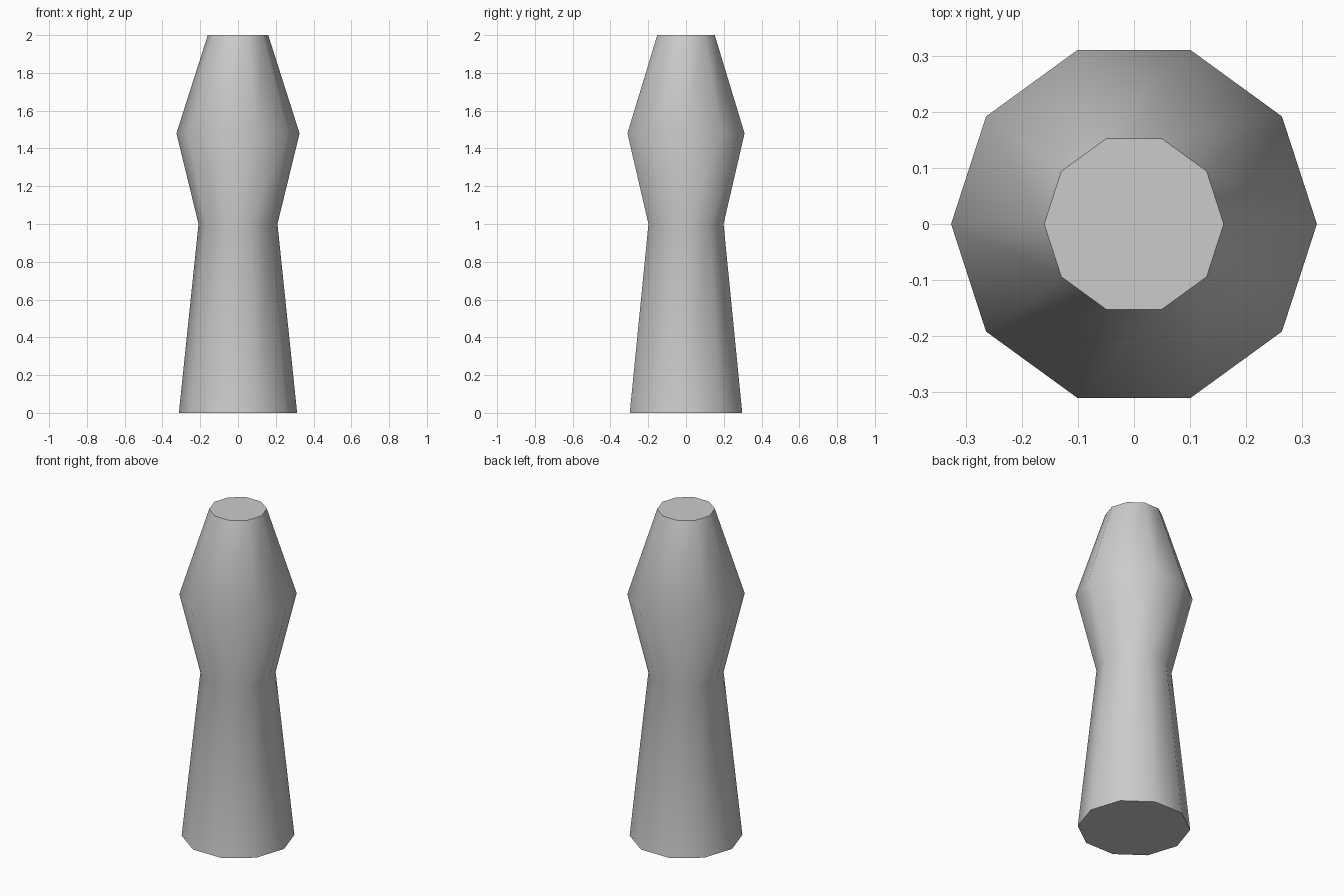
import bpy, bmesh, math

if "Cube" in bpy.data.objects:
    bpy.data.objects.remove(bpy.data.objects["Cube"])

SIDES = 10
# (radius, height) profile from base to top
PROFILE = [(0.313, 0.0), (0.209, 1.0), (0.326, 1.48), (0.16, 2.0)]

bm = bmesh.new()

# Ten-sided rings, one per profile point
rings = []
for r, z in PROFILE:
    angles = [2 * math.pi * i / SIDES for i in range(SIDES)]
    rings.append([bm.verts.new((r * math.cos(a), r * math.sin(a), z)) for a in angles])

# Side walls, smooth shaded
for low, high in zip(rings, rings[1:]):
    for i in range(SIDES):
        j = (i + 1) % SIDES
        bm.faces.new((low[i], low[j], high[j], high[i])).smooth = True

# Flat end caps
bm.faces.new(rings[0][::-1])
bm.faces.new(rings[-1])

mesh = bpy.data.meshes.new("turned_post")
bm.to_mesh(mesh)
bm.free()
post = bpy.data.objects.new("turned_post", mesh)
bpy.context.collection.objects.link(post)

# Keep the cap rims sharp
bpy.context.view_layer.objects.active = post
post.select_set(True)
bpy.ops.object.shade_smooth_by_angle(angle=math.radians(50))
